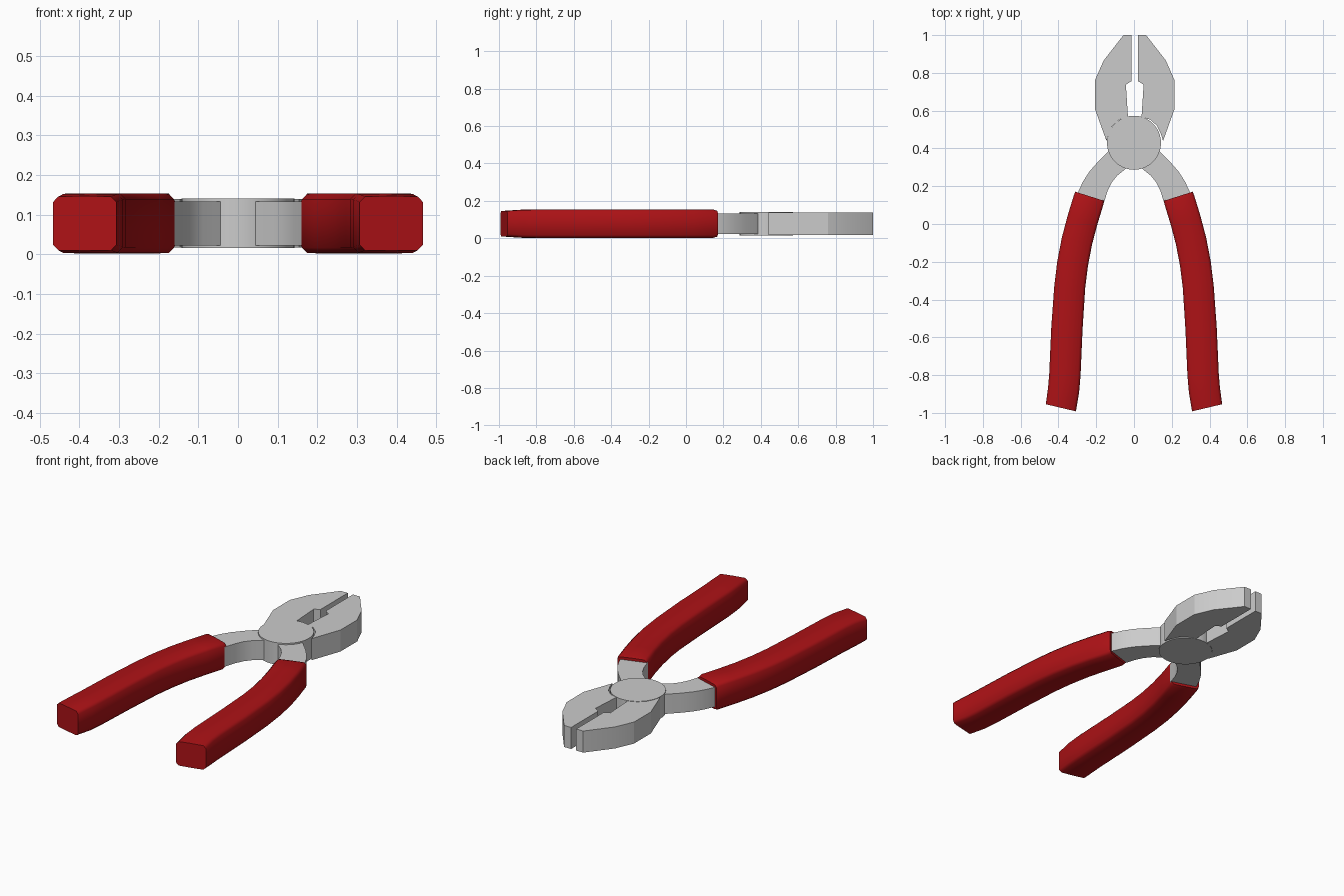
import bpy, bmesh, math
from mathutils import Vector

if "Cube" in bpy.data.objects:
    bpy.data.objects.remove(bpy.data.objects["Cube"])


def finish(bm, name, mat=None, angle=30):
    bmesh.ops.recalc_face_normals(bm, faces=bm.faces)
    me = bpy.data.meshes.new(name)
    bm.to_mesh(me)
    bm.free()
    ob = bpy.data.objects.new(name, me)
    bpy.context.collection.objects.link(ob)
    if mat:
        me.materials.append(mat)
    bpy.context.view_layer.objects.active = ob
    ob.select_set(True)
    bpy.ops.object.shade_smooth_by_angle(angle=math.radians(angle))
    ob.select_set(False)
    return ob


def plate(name, pts, z0, z1, angle=15):
    bm = bmesh.new()
    f = bm.faces.new([bm.verts.new((x, y, z0)) for x, y in pts])
    top = bmesh.ops.extrude_face_region(bm, geom=[f])["geom"]
    bmesh.ops.translate(bm, vec=(0, 0, z1 - z0),
                        verts=[v for v in top if isinstance(v, bmesh.types.BMVert)])
    return finish(bm, name, angle=angle)


def grip(name, side, mat):
    # centre line, half width and half height of each section
    path = [(.235, .147, .080, .069), (.240, .128, .082, .075), (.273, .02, .082, .075),
            (.302, -.09, .082, .075), (.325, -.21, .082, .075), (.340, -.33, .082, .075),
            (.355, -.55, .083, .075), (.366, -.80, .083, .075), (.373, -.88, .083, .074),
            (.387, -.973, .082, .068)]
    c = .014
    bm = bmesh.new()
    rings = []
    for i, (x, y, w, h) in enumerate(path):
        a, b = path[max(i - 1, 0)], path[min(i + 1, len(path) - 1)]
        t = Vector((b[0] - a[0], b[1] - a[1])).normalized()
        if i == 0:
            t = Vector((.30, -.95))
        if i == len(path) - 1:
            t = Vector((.23, -.973))
        n = Vector((-t.y, t.x))
        sec = [(w, h - c), (w - c, h), (0, h + .001), (c - w, h), (-w, h - c),
               (-w, c - h), (c - w, -h), (0, -h - .001), (w - c, -h), (w, c - h)]
        rings.append([bm.verts.new((side * (x + n.x * u), y + n.y * u, .078 + v))
                      for u, v in sec])
    for r, s in zip(rings, rings[1:]):
        for k in range(10):
            bm.faces.new((r[k], r[(k + 1) % 10], s[(k + 1) % 10], s[k]))
    bm.faces.new(rings[0])
    bm.faces.new(rings[-1])
    return finish(bm, name, mat, 50)


red = bpy.data.materials.new("red_rubber")
red.diffuse_color = (.42, .006, .008, 1)
red.use_nodes = True
red.node_tree.nodes["Principled BSDF"].inputs["Base Color"].default_value = red.diffuse_color

# pivot disc
bm = bmesh.new()
bmesh.ops.create_cone(bm, cap_ends=True, segments=40, radius1=.143, radius2=.143, depth=.125)
bmesh.ops.translate(bm, verts=bm.verts, vec=(0, .43, .0785))
finish(bm, "pivot_disc")

# jaw, neck outlines for the right side
jaw = [(.016, 1), (.06, 1), (.165, .865), (.211, .76), (.211, .61), (.15, .44),
       (.139, .475), (.118, .52), (.082, .552), (.036, .567), (.047, .738), (.016, .757)]
neck = [(.03, .43), (.12, .40), (.145, .375), (.195, .325), (.238, .275), (.27, .225),
        (.30, .16), (.31, .10), (.18, .06), (.157, .12), (.14, .175), (.118, .22),
        (.088, .257), (.05, .287), (.02, .32)]

for side, label in ((1, "right"), (-1, "left")):
    plate(label + "_jaw", [(side * x + .004, y) for x, y in jaw], .017, .139)
    plate(label + "_neck", [(side * x, y) for x, y in neck], .022, .133, 30)
    grip(label + "_grip", side, red)
